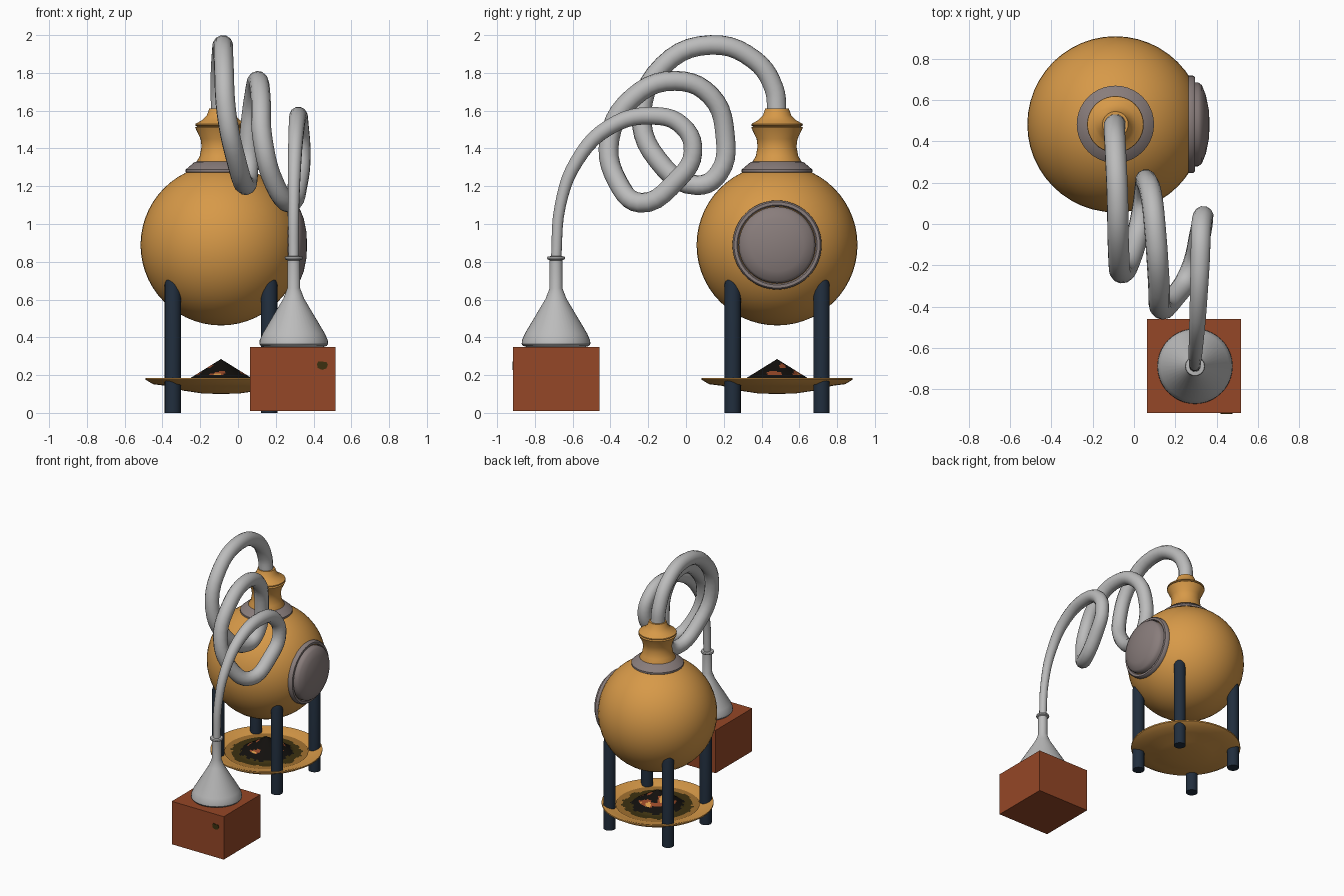
import bpy, bmesh, math
from mathutils import Vector, Matrix, noise

if "Cube" in bpy.data.objects:
    bpy.data.objects.remove(bpy.data.objects["Cube"])

def mat(name, r, g, b):
    m = bpy.data.materials.new(name)
    m.diffuse_color = (r, g, b, 1)
    m.use_nodes = True
    m.node_tree.nodes["Principled BSDF"].inputs["Base Color"].default_value = m.diffuse_color
    return m

GOLD = mat("copper_gold", .68, .32, .065)
SCORCH = mat("scorched_gold", .36, .165, .03)
STEEL = mat("pale_steel", .50, .50, .50)
MAUVE = mat("dull_grey", .25, .205, .20)
NAVY = mat("dark_navy", .015, .027, .047)
RUST = mat("rust_brown", .30, .063, .02)
OLIVE = mat("dark_olive", .045, .03, .005)
BLACK = mat("coal_black", .006, .005, .004)

CX, CY, CZ, R = -.09, .482, .889, .426   # boiler centre and radius
FX, FY = .295, -.688                     # funnel centre

def finish(bm, name, mats, angle=40):
    bmesh.ops.remove_doubles(bm, verts=bm.verts, dist=1e-5)
    bmesh.ops.recalc_face_normals(bm, faces=bm.faces)
    me = bpy.data.meshes.new(name)
    bm.to_mesh(me)
    bm.free()
    ob = bpy.data.objects.new(name, me)
    bpy.context.collection.objects.link(ob)
    for m in mats:
        me.materials.append(m)
    bpy.ops.object.select_all(action='DESELECT')
    ob.select_set(True)
    bpy.context.view_layer.objects.active = ob
    bpy.ops.object.shade_smooth_by_angle(angle=math.radians(angle))
    return ob

def lathe(name, profile, m, loc, n=40, rot=Matrix(), angle=40):
    """Spin (radius, height) points about z, then rotate and move."""
    bm = bmesh.new()
    vs = [bm.verts.new((r, 0, z)) for r, z in profile]
    es = [bm.edges.new(p) for p in zip(vs, vs[1:])]
    bmesh.ops.spin(bm, geom=vs + es, axis=(0, 0, 1), cent=(0, 0, 0),
                   angle=math.tau, steps=n, use_duplicate=False)
    bmesh.ops.transform(bm, matrix=Matrix.Translation(loc) @ rot, verts=bm.verts)
    return finish(bm, name, [m], angle)

# Round boiler
bm = bmesh.new()
bmesh.ops.create_uvsphere(bm, u_segments=48, v_segments=28, radius=R,
                          matrix=Matrix.Translation((CX, CY, CZ)))
finish(bm, "boiler", [GOLD])

# Neck with flared cap, and grey collar at its foot
lathe("boiler_neck", [(.14, 1.27), (.135, 1.32), (.112, 1.36), (.103, 1.41), (.108, 1.45),
      (.134, 1.505), (.137, 1.512), (.125, 1.517), (.137, 1.523), (.135, 1.53),
      (.10, 1.55), (.075, 1.575), (.062, 1.612), (0, 1.612)], GOLD, (CX, CY, 0))
lathe("neck_collar", [(.17, 1.26), (.187, 1.275), (.187, 1.288), (.14, 1.328), (.12, 1.332)],
      MAUVE, (CX, CY, 0))

# Round hatch on the right side: rim ring and domed door
side = Matrix.Rotation(math.pi / 2, 4, 'Y')
lathe("hatch_rim", [(.232, .33), (.236, .345), (.236, .375), (.228, .385), (.212, .385),
      (.205, .375), (.205, .33)], MAUVE, (CX, CY, CZ), 48, side)
lathe("hatch_door", [(.203, .34), (.203, .40), (.19, .418), (.14, .438), (.07, .452), (0, .456)],
      MAUVE, (CX, CY, CZ), 48, side, 50)

# Four legs
for i, (sx, sy) in enumerate([(-1, -1), (1, -1), (1, 1), (-1, 1)]):
    lathe(f"leg_{i + 1}", [(0, 0), (.043, 0), (.043, .68), (.036, .705), (0, .71)], NAVY,
          (CX + sx * .255, CY + sy * .235, 0), 20)

# Fire dish
lathe("fire_dish", [(0, .10), (.10, .103), (.20, .118), (.29, .143), (.36, .152), (.40, .176),
      (.40, .186), (.385, .186), (.33, .166), (.25, .155), (0, .15)], GOLD, (CX, CY, 0), 48)

# Ash bed and coal heap: polar grid coloured by radius and noise
bm = bmesh.new()
N, STEP, RINGS = 64, .0125, 25

def bed_height(r):
    return max(.285 - r * .62, .165 + max(0, r - .25) * .04)

grid = [[bm.verts.new((CX + j * STEP * math.cos(a), CY + j * STEP * math.sin(a),
                       bed_height(j * STEP)))
         for a in (math.tau * i / N for i in range(N))] for j in range(RINGS)]
for j in range(RINGS - 1):
    for i in range(N):
        k = (i + 1) % N
        if j == 0:
            if i == 0:
                tip = grid[0][0]
            f = bm.faces.new((tip, grid[1][i], grid[1][k]))
        else:
            f = bm.faces.new((grid[j][i], grid[j + 1][i], grid[j + 1][k], grid[j][k]))
        c = f.calc_center_median()
        r = math.hypot(c.x - CX, c.y - CY)
        jag = r + .025 * noise.noise(Vector((c.x, c.y, 0)) * 22)
        ember = noise.noise(Vector((c.x, c.y, 3)) * 16)
        if jag < .185:
            f.material_index = 0
            if r < .135 and ember > .12:
                f.material_index = 4 if ember > .36 else 3
        else:
            f.material_index = 1 if jag < .25 else 2
for v in grid[0][1:]:
    bm.verts.remove(v)
finish(bm, "coal_bed", [BLACK, OLIVE, SCORCH, RUST, GOLD])

# Coiled pipe
path = [(CX, CY, 1.58), (-.095, .465, 1.72), (-.09, .36, 1.87), (-.08, .13, 1.948),
        (-.075, -.12, 1.84), (-.06, -.235, 1.58), (-.01, -.15, 1.34), (.04, .06, 1.205),
        (.055, .175, 1.27), (.06, .207, 1.47), (.085, .13, 1.68), (.105, -.06, 1.758),
        (.12, -.28, 1.67), (.13, -.405, 1.45), (.19, -.36, 1.22), (.27, -.24, 1.112),
        (.32, -.05, 1.23), (.335, .037, 1.38), (.325, -.02, 1.52), (.32, -.18, 1.573),
        (.31, -.41, 1.51), (.30, -.58, 1.33), (.295, -.665, 1.1), (FX, FY, .81)]
radii = [1.05] * 17 + [1, 1, .96, .85, .72, .6, .55]
cu = bpy.data.curves.new("coiled_pipe", 'CURVE')
cu.dimensions = '3D'
cu.bevel_depth, cu.bevel_resolution, cu.resolution_u = .05, 4, 5
sp = cu.splines.new('BEZIER')
sp.bezier_points.add(len(path) - 1)
for p, co, r in zip(sp.bezier_points, path, radii):
    p.co, p.radius = co, r
    p.handle_left_type = p.handle_right_type = 'AUTO'
cu.materials.append(STEEL)
pipe = bpy.data.objects.new("coiled_pipe", cu)
bpy.context.collection.objects.link(pipe)
bpy.ops.object.select_all(action='DESELECT')
pipe.select_set(True)
bpy.context.view_layer.objects.active = pipe
bpy.ops.object.convert(target='MESH')
bpy.ops.object.shade_smooth_by_angle(angle=math.radians(50))

# Funnel under the pipe, with a small joint ring
lathe("funnel", [(.026, .83), (.045, .828), (.048, .82), (.045, .813), (.034, .808), (.034, .66),
      (.055, .605), (.165, .42), (.18, .385), (.182, .365), (.175, .355), (.15, .347), (0, .347)],
      STEEL, (FX, FY, 0))

# Collecting box and the dark mark on its front
bm = bmesh.new()
bmesh.ops.create_cube(bm, size=1, matrix=Matrix.Translation((.29, -.687, .179))
                      @ Matrix.Diagonal((.453, .456, .338, 1)))
finish(bm, "collecting_box", [RUST], 20)
bm = bmesh.new()
outline = [(.418, .26), (.425, .272), (.468, .27), (.476, .255), (.468, .235), (.445, .228), (.422, .238)]
face = bm.faces.new([bm.verts.new((x, -.914, z)) for x, z in outline])
ext = bmesh.ops.extrude_face_region(bm, geom=[face])
bmesh.ops.translate(bm, vec=(0, -.004, 0),
                    verts=[g for g in ext["geom"] if isinstance(g, bmesh.types.BMVert)])
finish(bm, "box_mark", [OLIVE], 20)
